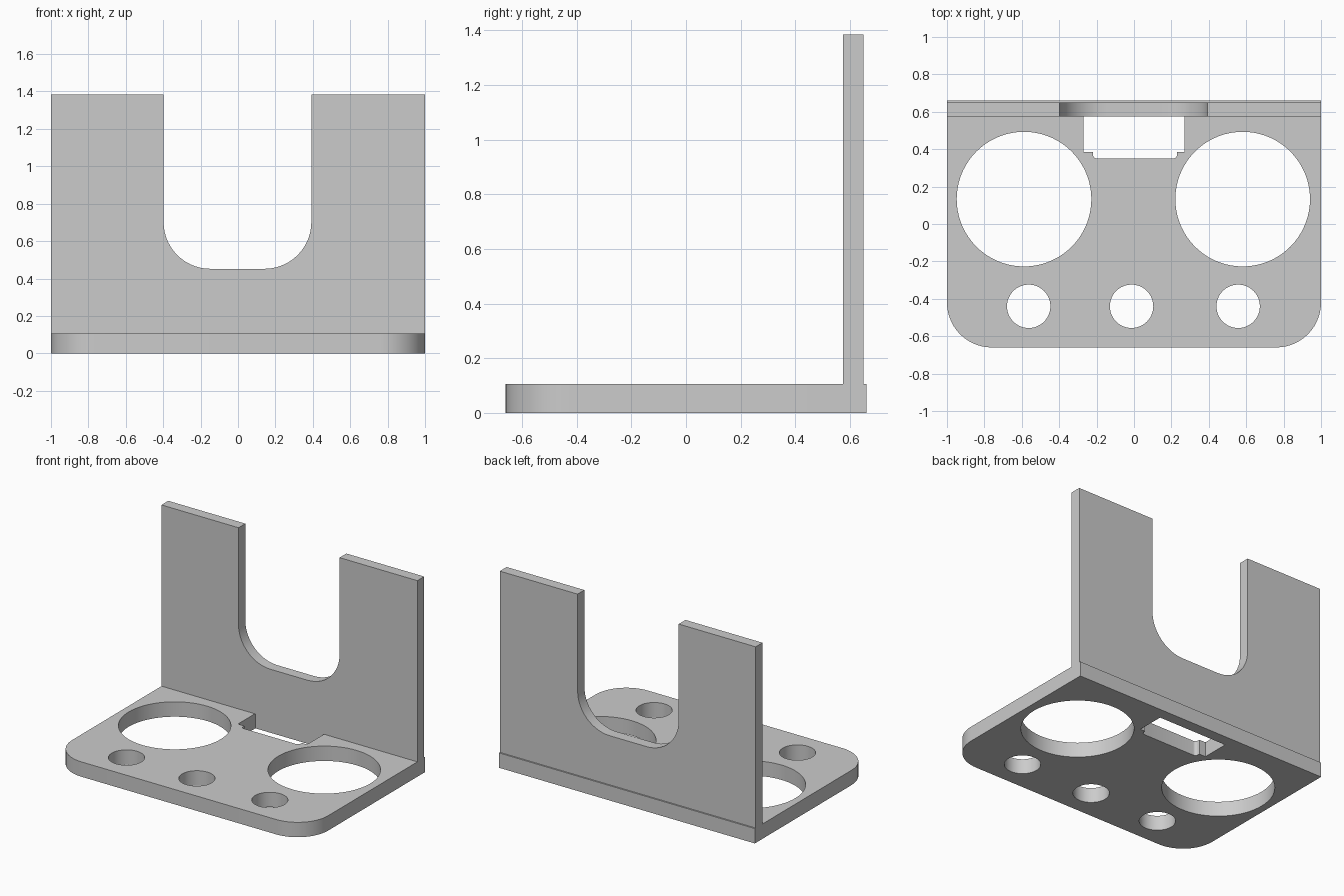
import bpy
import math
from mathutils import Matrix, Vector

cube = bpy.data.objects.get("Cube")
if cube:
    bpy.data.objects.remove(cube, do_unlink=True)

grey = bpy.data.materials.new("light grey")
grey.use_nodes = True
grey.diffuse_color = (0.6, 0.6, 0.6, 1)
grey.node_tree.nodes["Principled BSDF"].inputs["Base Color"].default_value = (0.6, 0.6, 0.6, 1)


def circle(x, y, r, n=72):
    return [(x + r * math.cos(math.tau * i / n), y + r * math.sin(math.tau * i / n)) for i in range(n)]


def rounded(corners, steps=14):
    """Outline from (x, y, radius) corners, each filleted by its radius."""
    out = []
    for i, (x, y, r) in enumerate(corners):
        p = Vector((x, y))
        if r == 0:
            out.append((x, y))
            continue
        a = (Vector(corners[i - 1][:2]) - p).normalized()
        b = (Vector(corners[(i + 1) % len(corners)][:2]) - p).normalized()
        centre = p + (a + b) * r
        for k in range(steps + 1):
            t = math.pi / 2 * k / steps
            out.append(tuple(centre - b * r * math.cos(t) - a * r * math.sin(t)))
    return out


def plate(name, outlines, thickness, matrix):
    """Extrude a flat profile (outer outline plus holes) into a solid plate."""
    curve = bpy.data.curves.new(name + "_profile", "CURVE")
    curve.dimensions = "2D"
    curve.fill_mode = "BOTH"
    curve.extrude = thickness / 2
    for pts in outlines:
        spline = curve.splines.new("POLY")
        spline.points.add(len(pts) - 1)
        for point, (x, y) in zip(spline.points, pts):
            point.co = (x, y, 0, 1)
        spline.use_cyclic_u = True
    temp = bpy.data.objects.new(name + "_profile", curve)
    bpy.context.collection.objects.link(temp)
    bpy.context.view_layer.update()
    mesh = bpy.data.meshes.new_from_object(temp.evaluated_get(bpy.context.evaluated_depsgraph_get()))
    bpy.data.objects.remove(temp, do_unlink=True)
    mesh.transform(matrix)
    mesh.materials.clear()
    mesh.materials.append(grey)
    obj = bpy.data.objects.new(name, mesh)
    bpy.context.collection.objects.link(obj)
    # Weld caps to sides, face outward, keep rims sharp
    bpy.ops.object.select_all(action="DESELECT")
    obj.select_set(True)
    bpy.context.view_layer.objects.active = obj
    bpy.ops.object.mode_set(mode="EDIT")
    bpy.ops.mesh.select_all(action="SELECT")
    bpy.ops.mesh.remove_doubles(threshold=0.0001)
    bpy.ops.mesh.normals_make_consistent(inside=False)
    bpy.ops.object.mode_set(mode="OBJECT")
    bpy.ops.object.shade_smooth_by_angle(angle=math.radians(30))
    return obj


BASE_TOP = 0.105
WALL_TOP = 1.385

# Base: rounded front corners, two large holes, three small holes, stepped slot
base_outline = rounded([(-1, -0.66, 0.24), (1, -0.66, 0.24), (1, 0.66, 0), (-1, 0.66, 0)])
slot = rounded([(-0.27, 0.58, 0), (-0.27, 0.385, 0), (-0.22, 0.385, 0), (-0.22, 0.35, 0.022),
                (0.23, 0.35, 0.022), (0.23, 0.385, 0), (0.27, 0.385, 0), (0.27, 0.58, 0)], 5)
holes = [circle(x, 0.133, 0.36) for x in (-0.588, 0.581)]
holes += [circle(x, -0.44, 0.116, 48) for x in (-0.563, -0.013, 0.557)]
plate("base_plate", [base_outline, slot] + holes, BASE_TOP, Matrix.Translation((0, 0, BASE_TOP / 2)))

# Upright wall with a round-bottomed opening, drawn in x-z and stood up
wall_outline = rounded([(-1, BASE_TOP, 0), (1, BASE_TOP, 0), (1, WALL_TOP, 0), (0.392, WALL_TOP, 0),
                        (0.392, 0.452, 0.25), (-0.398, 0.452, 0.25), (-0.398, WALL_TOP, 0), (-1, WALL_TOP, 0)])
stand_up = Matrix.Translation((0, 0.612, 0)) @ Matrix.Rotation(math.pi / 2, 4, "X")
plate("back_wall", [wall_outline], 0.076, stand_up)
